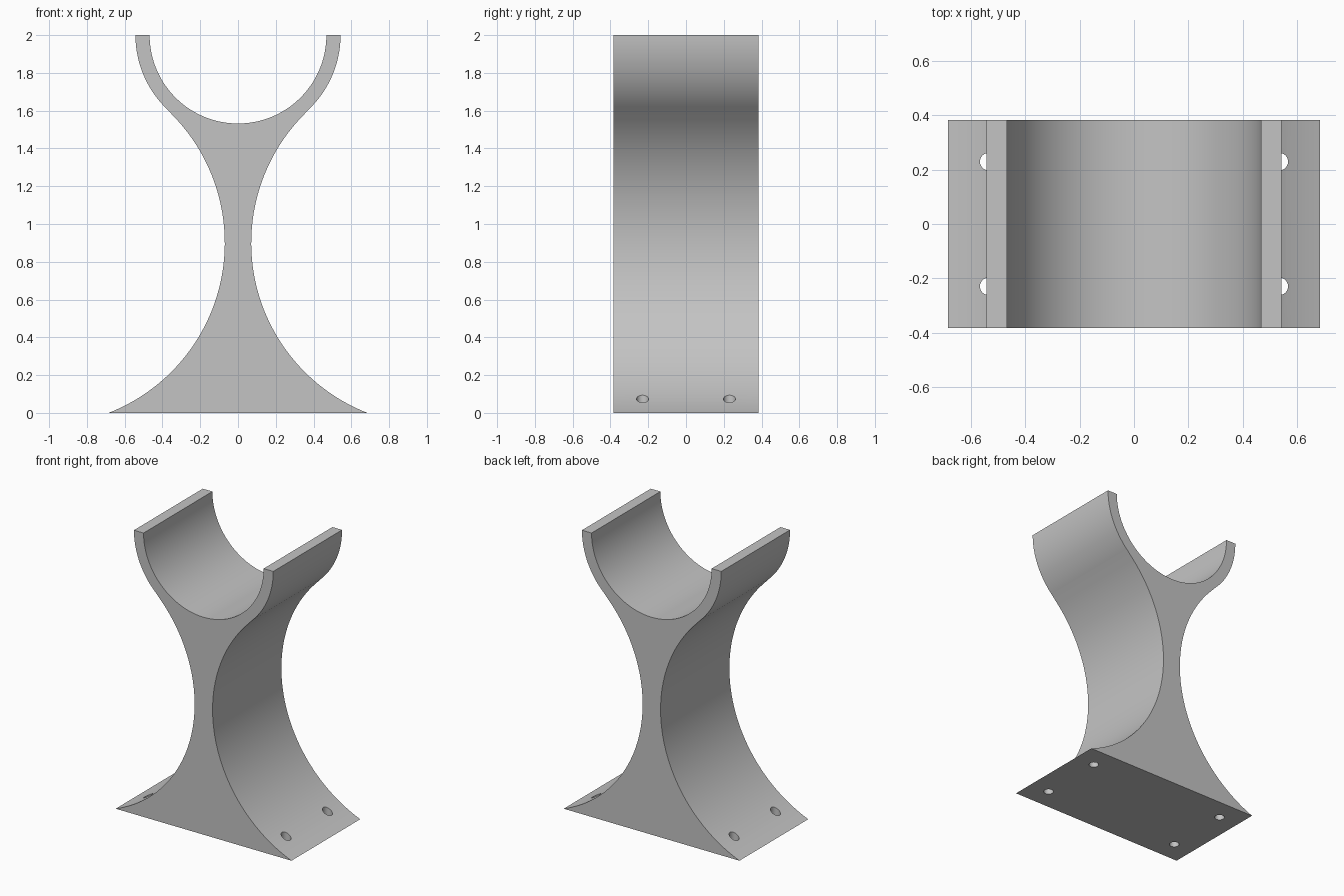
import bpy, bmesh, math
from mathutils import Vector

if "Cube" in bpy.data.objects:
    bpy.data.objects.remove(bpy.data.objects["Cube"])

HALF_DEPTH = 0.383
INNER, OUTER = 0.468, 0.543       # cradle radii
TOP = Vector((0, 2))              # cradle centre
WAIST, WAIST_R = Vector((1.036, 0.9)), 0.966   # side cut-out circle

grey = bpy.data.materials.new("plain grey")
grey.use_nodes = True
colour = (0.55, 0.55, 0.55, 1)
grey.diffuse_color = colour
grey.node_tree.nodes["Principled BSDF"].inputs["Base Color"].default_value = colour


def arc(centre, radius, start, end, steps):
    angles = [start + (end - start) * i / steps for i in range(steps + 1)]
    return [centre + radius * Vector((math.cos(a), math.sin(a))) for a in angles]


# Right half of the outline: cradle outside, then the tangent waist curve
join = WAIST - TOP
join_angle = math.atan2(join.y, join.x)
foot_angle = math.pi + math.asin(WAIST.y / WAIST_R)
side = arc(TOP, OUTER, 0, join_angle, 20)
side += arc(WAIST, WAIST_R, join_angle + math.pi, foot_angle, 56)[1:]
mirrored = [Vector((-p.x, p.y)) for p in reversed(side)]
cradle = arc(TOP, INNER, -math.pi, 0, 64)
outline = side + mirrored + cradle

# Extrude the outline through the depth
bm = bmesh.new()
front = bm.faces.new([bm.verts.new((p.x, -HALF_DEPTH, p.y)) for p in outline])
result = bmesh.ops.extrude_face_region(bm, geom=[front])
moved = [v for v in result["geom"] if isinstance(v, bmesh.types.BMVert)]
bmesh.ops.translate(bm, verts=moved, vec=(0, 2 * HALF_DEPTH, 0))
bmesh.ops.recalc_face_normals(bm, faces=bm.faces)
mesh = bpy.data.meshes.new("cradle_stand")
bm.to_mesh(mesh)
bm.free()
stand = bpy.data.objects.new("cradle_stand", mesh)
bpy.context.collection.objects.link(stand)
mesh.materials.append(grey)

# Four vertical screw holes through the feet
for sx in (-1, 1):
    for sy in (-1, 1):
        bpy.ops.mesh.primitive_cylinder_add(
            vertices=32, radius=0.032, depth=0.6, location=(sx * 0.536, sy * 0.23, 0))
        cutter = bpy.context.object
        cutter.name = "screw_hole_cutter"
        cutter.data.materials.append(grey)
        cut = stand.modifiers.new("screw hole", "BOOLEAN")
        cut.operation = "DIFFERENCE"
        cut.solver = "EXACT"
        cut.object = cutter
        cutter.hide_render = True
        cutter.hide_viewport = True

# Apply the cuts and smooth the curved walls
bpy.ops.object.select_all(action="DESELECT")
stand.select_set(True)
bpy.context.view_layer.objects.active = stand
for modifier in list(stand.modifiers):
    cutter = modifier.object
    bpy.ops.object.modifier_apply(modifier=modifier.name)
    bpy.data.objects.remove(cutter)
bpy.ops.object.shade_smooth_by_angle(angle=math.radians(25))
